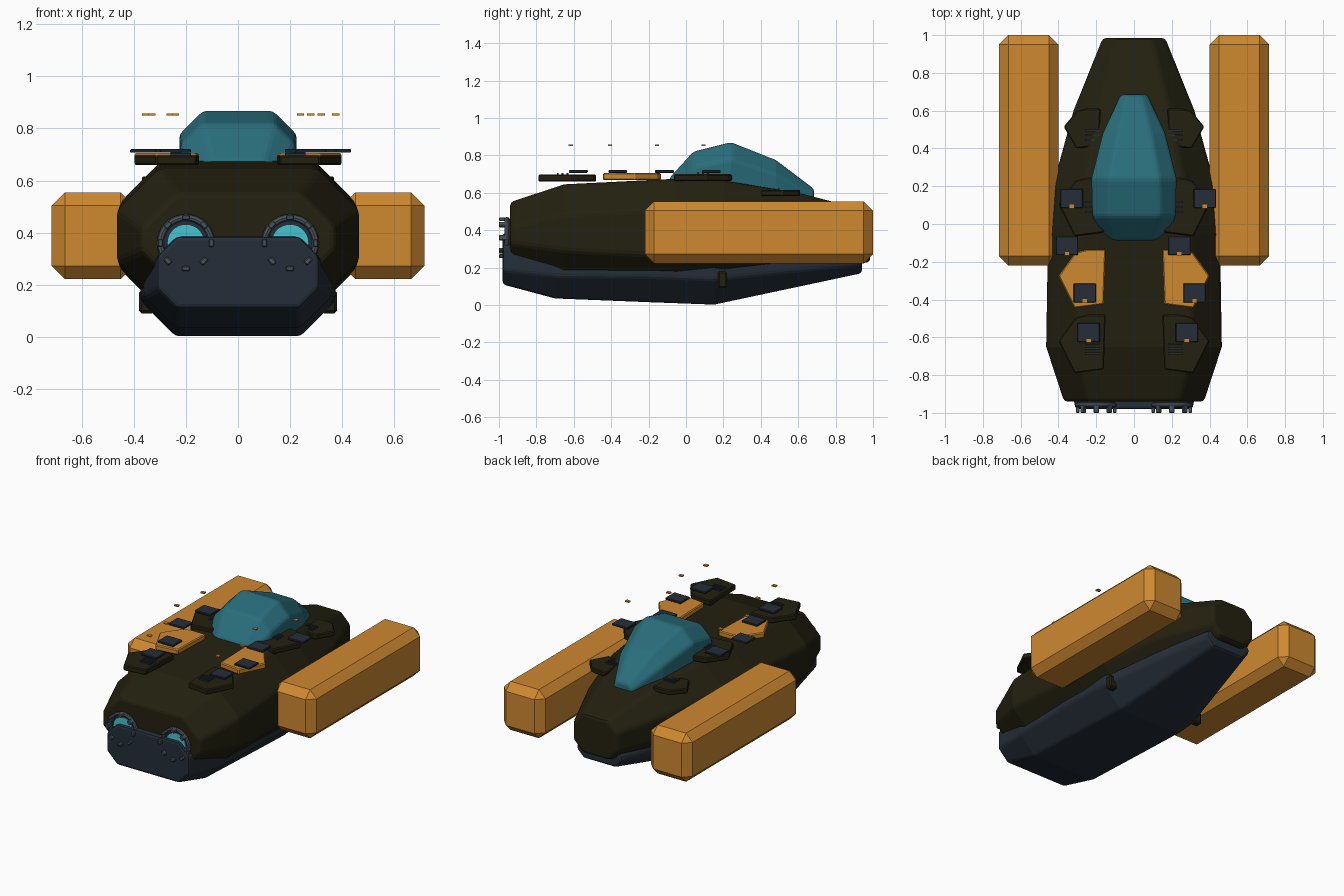
import bpy, bmesh, math
from mathutils import Matrix, Vector

if "Cube" in bpy.data.objects:
    bpy.data.objects.remove(bpy.data.objects["Cube"])


def material(name, rgb):
    m = bpy.data.materials.new(name)
    m.use_nodes = True
    col = (*rgb, 1)
    m.diffuse_color = col
    m.node_tree.nodes["Principled BSDF"].inputs["Base Color"].default_value = col
    return m


OLIVE = material("dark olive", (0.017, 0.015, 0.005))
SLATE = material("slate", (0.018, 0.027, 0.04))
ORANGE = material("orange", (0.62, 0.25, 0.03))
TEAL = material("teal glass", (0.022, 0.155, 0.2))
CYAN = material("cyan glow", (0.06, 0.55, 0.65))
GREY = material("steel grey", (0.07, 0.09, 0.11))


def finish(name, bm, mat, bevel=0, segments=1):
    bmesh.ops.recalc_face_normals(bm, faces=bm.faces)
    me = bpy.data.meshes.new(name)
    bm.to_mesh(me)
    bm.free()
    me.materials.append(mat)
    ob = bpy.data.objects.new(name, me)
    bpy.context.collection.objects.link(ob)
    if bevel:
        mod = ob.modifiers.new("Bevel", "BEVEL")
        mod.width = bevel
        mod.segments = segments
        mod.limit_method = "ANGLE"
        mod.angle_limit = math.radians(25)
    return ob


def loft(name, sections, mat, bevel):
    """Octagonal body; each section is y, half width, top, bottom, chamfer."""
    bm = bmesh.new()
    rings = []
    for y, w, t, b, c in sections:
        half = [(w - c, b), (w, b + c), (w, t - c), (w - c, t)]
        outline = half + [(-x, z) for x, z in reversed(half)]
        rings.append([bm.verts.new((x, y, z)) for x, z in outline])
    for a, b in zip(rings, rings[1:]):
        for i in range(8):
            j = (i + 1) % 8
            bm.faces.new((a[i], a[j], b[j], b[i]))
    bm.faces.new(rings[0])
    bm.faces.new(rings[-1])
    return finish(name, bm, mat, bevel, 2)


def box(name, centre, size, mat, bevel=0, turn=0):
    bm = bmesh.new()
    m = Matrix.Translation(centre) @ Matrix.Rotation(turn, 4, "Y") @ Matrix.Diagonal((*size, 1))
    bmesh.ops.create_cube(bm, size=1, matrix=m)
    return finish(name, bm, mat, bevel)


def prism(name, outline, z0, z1, mat, bevel):
    bm = bmesh.new()
    face = bm.faces.new([bm.verts.new((x, y, z0)) for x, y in outline])
    top = bmesh.ops.extrude_face_region(bm, geom=[face])["geom"]
    verts = [v for v in top if isinstance(v, bmesh.types.BMVert)]
    bmesh.ops.translate(bm, verts=verts, vec=(0, 0, z1 - z0))
    return finish(name, bm, mat, bevel)


def disc(name, x, y0, y1, z, r, mat):
    bm = bmesh.new()
    m = Matrix.Translation((x, (y0 + y1) / 2, z)) @ Matrix.Rotation(math.pi / 2, 4, "X")
    bmesh.ops.create_cone(bm, cap_ends=True, segments=32, radius1=r, radius2=r,
                          depth=abs(y1 - y0), matrix=m)
    return finish(name, bm, mat)


# Main bodies
loft("upper_hull", [
    (-0.94, 0.37, 0.55, 0.20, 0.13), (-0.65, 0.465, 0.645, 0.13, 0.16),
    (-0.05, 0.455, 0.675, 0.10, 0.16), (0.2, 0.43, 0.665, 0.10, 0.16),
    (0.6, 0.32, 0.60, 0.17, 0.13), (0.985, 0.165, 0.50, 0.23, 0.07)], OLIVE, 0.018)
loft("belly", [
    (-0.98, 0.31, 0.385, 0.11, 0.075), (-0.7, 0.36, 0.37, 0.035, 0.12),
    (-0.2, 0.375, 0.37, 0.015, 0.135), (0.15, 0.375, 0.37, 0.002, 0.135),
    (0.94, 0.17, 0.30, 0.17, 0.05)], SLATE, 0.015)
loft("canopy", [
    (-0.088, 0.15, 0.68, 0.5, 0.05), (0.04, 0.22, 0.82, 0.5, 0.08),
    (0.24, 0.225, 0.87, 0.5, 0.09), (0.48, 0.165, 0.775, 0.5, 0.075),
    (0.685, 0.07, 0.62, 0.5, 0.03)], TEAL, 0.015)

PLATE = [(0.15, 0.155), (0.25, 0.155), (0.31, 0.14), (0.40, 0.015), (0.315, -0.155), (0.16, -0.135)]
ROWS = [("front", -0.635, 0.66, OLIVE), ("middle", -0.29, 0.668, ORANGE), ("rear", 0.09, 0.662, OLIVE)]

for s, side in ((1, "left"), (-1, "right")):
    # Side pods
    box(f"{side}_pod", (s * 0.558, 0.39, 0.388), (0.315, 1.22, 0.333), ORANGE, 0.05)
    # Armour plates on the deck
    for row, y, z, mat in ROWS:
        prism(f"{side}_{row}_plate", [(s * x, y + dy) for x, dy in PLATE], z, z + 0.037, mat, 0.006)
    prism(f"{side}_stern_plate", [(s * (0.06 + x * 0.78), 0.505 + dy * 0.68) for x, dy in PLATE],
          0.582, 0.616, OLIVE, 0.006)
    # Vent slats
    for y, z in ((-0.66, 0.7), (0.09, 0.703), (0.47, 0.618)):
        for k in (-1, 0, 1):
            box(f"{side}_vent_slat", (s * 0.22, y + k * 0.026, z), (0.08, 0.01, 0.012), SLATE)
    # Small keel fin where hull meets belly
    box(f"{side}_keel_fin", (s * 0.35, 0.195, 0.135), (0.06, 0.05, 0.09), OLIVE, 0.01)
    # Round lamps with studded rims
    x, z = s * 0.2, 0.36
    disc(f"{side}_lamp_housing", x, -0.9, -0.952, z, 0.1, SLATE)
    disc(f"{side}_lamp_lens", x, -0.9, -0.958, z, 0.072, CYAN)
    bpy.ops.mesh.primitive_torus_add(major_radius=0.098, minor_radius=0.013, major_segments=32,
                                     minor_segments=8, location=(x, -0.958, z),
                                     rotation=(math.pi / 2, 0, 0))
    rim = bpy.context.object
    rim.name = f"{side}_lamp_rim"
    rim.data.materials.append(GREY)
    bpy.ops.object.shade_smooth_by_angle()
    for k in range(8):
        a = k * math.pi / 4
        p = Vector((x + 0.098 * math.sin(a), -0.972, z + 0.098 * math.cos(a)))
        box(f"{side}_lamp_stud", p, (0.03, 0.056, 0.02), GREY, 0.004, a)

# Deck pads, each with a small marker hovering above it
for y, xs in ((0.135, (-0.33, 0.375)), (-0.115, (-0.355, 0.24)),
              (-0.365, (-0.26, 0.32)), (-0.575, (-0.24, 0.28))):
    for x in xs:
        box("deck_pad", (x, y, 0.714), (0.118, 0.1, 0.014), SLATE, 0.003)
        box("hover_marker", (x, y - 0.041, 0.854), (0.028, 0.022, 0.008), ORANGE)
